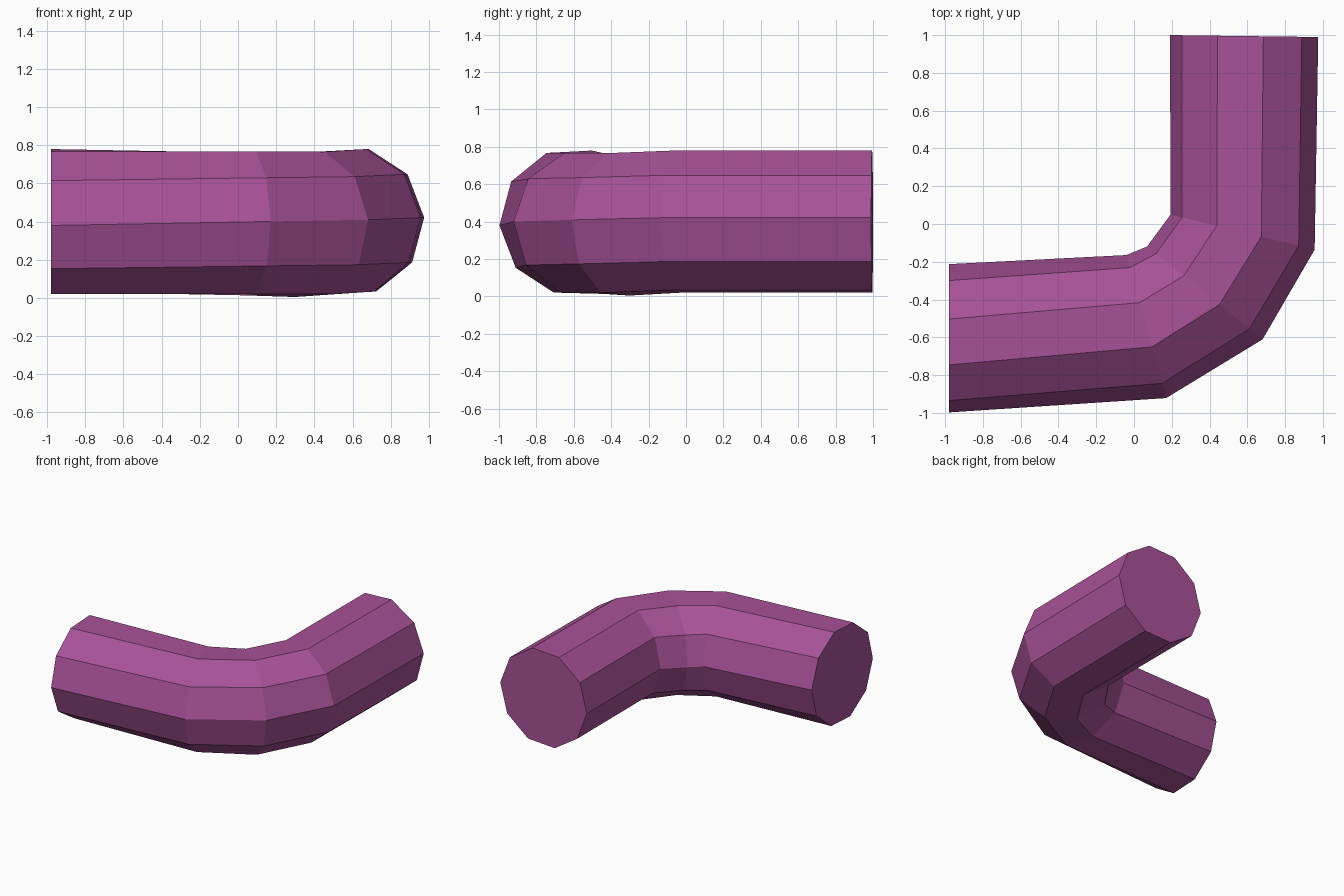
import bpy, bmesh
from math import sin, cos, radians
from mathutils import Vector

cube = bpy.data.objects.get("Cube")
if cube:
    bpy.data.objects.remove(cube, do_unlink=True)

SIDES = 10
RADIUS = 0.393

# Cross-sections along the bend: centre, outward direction, twist in degrees
SECTIONS = [
    ((-0.98, -0.605, 0.40), (0, -1, 0), -3),
    ((0.065, -0.543, 0.39), (0.21, -0.755, 0), 1.5),
    ((0.375, -0.365, 0.385), (0.61, -0.49, 0), 3.5),
    ((0.575, -0.043, 0.40), (0.76, -0.185, 0), 3),
    ((0.583, 0.995, 0.40), (1, -0.013, 0), 3),
]

# Single purple material
purple = bpy.data.materials.new("purple")
purple.use_nodes = True
colour = (0.39, 0.084, 0.314, 1)
purple.diffuse_color = colour
purple.node_tree.nodes["Principled BSDF"].inputs["Base Color"].default_value = colour


def add_ring(bm, centre, outward, twist):
    """One ten-sided ring standing upright across the path."""
    out, up = Vector(outward).normalized(), Vector((0, 0, 1))
    angles = [radians(twist + 360 * i / SIDES) for i in range(SIDES)]
    return [bm.verts.new(Vector(centre) + RADIUS * (out * cos(a) + up * sin(a)))
            for a in angles]


# Bent tube: rings bridged by flat quads, capped at both ends
bm = bmesh.new()
rings = [add_ring(bm, *section) for section in SECTIONS]
for near, far in zip(rings, rings[1:]):
    for i in range(SIDES):
        j = (i + 1) % SIDES
        bm.faces.new((near[i], near[j], far[j], far[i]))
bm.faces.new(rings[0])
bm.faces.new(rings[-1])
bmesh.ops.recalc_face_normals(bm, faces=bm.faces)

mesh = bpy.data.meshes.new("bent_tube")
bm.to_mesh(mesh)
bm.free()
mesh.materials.append(purple)
tube = bpy.data.objects.new("bent_tube", mesh)
bpy.context.collection.objects.link(tube)
